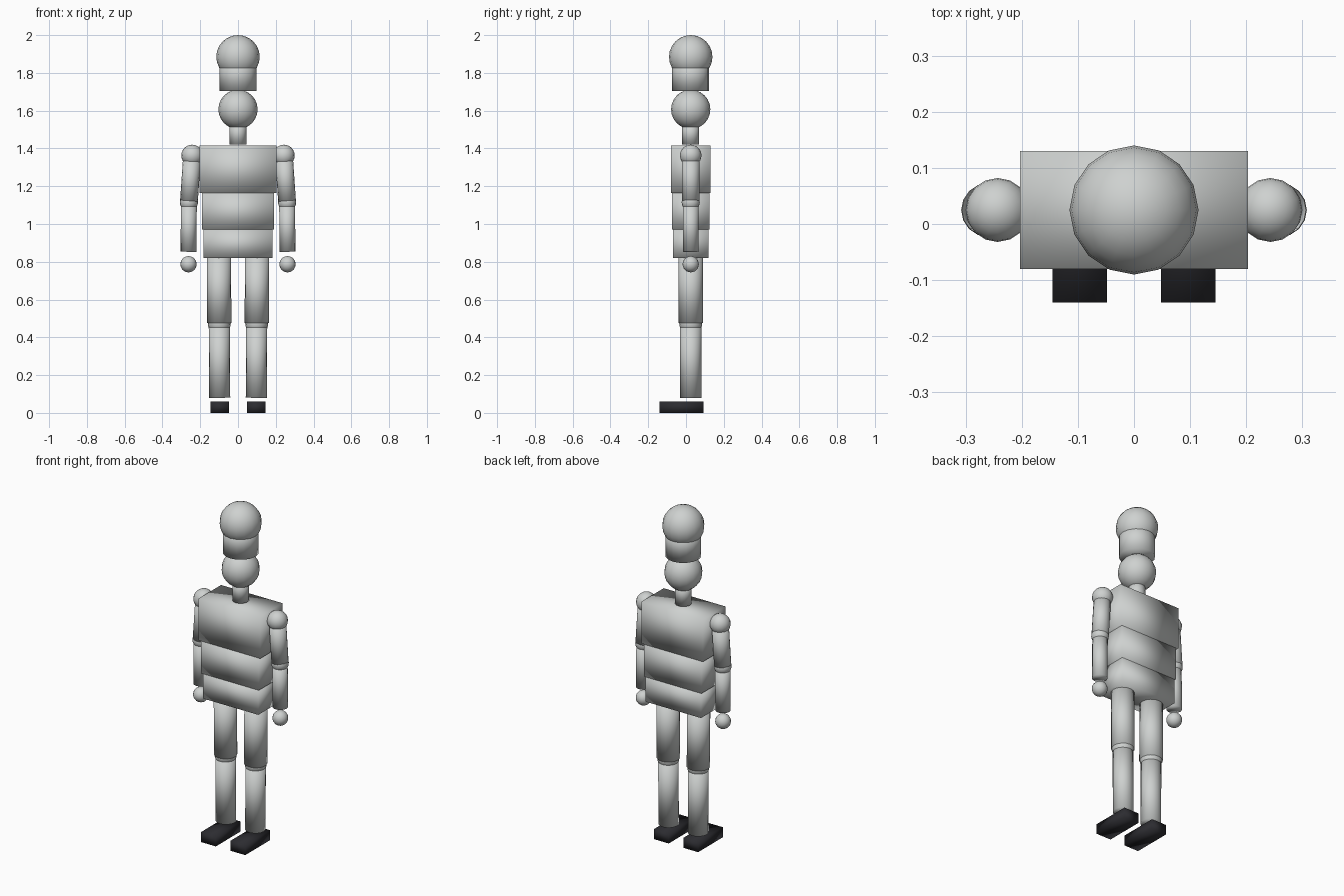
import bpy
from mathutils import Vector

cube = bpy.data.objects.get("Cube")
if cube:
    bpy.data.objects.remove(cube, do_unlink=True)

DEPTH = 0.025  # y of the body's centre line


def material(name, color):
    mat = bpy.data.materials.new(name)
    mat.use_nodes = True
    mat.diffuse_color = color
    mat.node_tree.nodes["Principled BSDF"].inputs["Base Color"].default_value = color
    return mat


pale = material("pale grey", (0.62, 0.64, 0.63, 1))
dark = material("shoe black", (0.025, 0.025, 0.03, 1))


def finish(name, mat=pale):
    obj = bpy.context.object
    obj.name = name
    obj.data.materials.append(mat)
    bpy.ops.object.shade_smooth()
    return obj


def ball(name, x, z, radius):
    bpy.ops.mesh.primitive_uv_sphere_add(
        segments=16, ring_count=12, radius=radius, location=(x, DEPTH, z))
    return finish(name)


def limb(name, top, bottom, radius, sides=16):
    """Cylinder between two (x, z) points."""
    a = Vector((top[0], DEPTH, top[1]))
    b = Vector((bottom[0], DEPTH, bottom[1]))
    bpy.ops.mesh.primitive_cylinder_add(
        vertices=sides, radius=radius, depth=(a - b).length, location=(a + b) / 2)
    bpy.context.object.rotation_euler = (a - b).to_track_quat('Z', 'Y').to_euler()
    return finish(name)


def block(name, x, y, z0, z1, width, depth, mat=pale):
    bpy.ops.mesh.primitive_cube_add(size=1, location=(x, y, (z0 + z1) / 2))
    obj = bpy.context.object
    for v in obj.data.vertices:
        v.co *= Vector((width, depth, z1 - z0))
    return finish(name, mat)


# Head, neck and tall hat
ball("hat_top", 0, 1.885, 0.115)
limb("hat_band", (0, 1.87), (0, 1.705), 0.098)
ball("head", 0, 1.607, 0.104)
limb("neck", (0, 1.54), (0, 1.42), 0.045)

# Torso blocks
block("chest", 0, DEPTH, 1.165, 1.415, 0.406, 0.21)
block("abdomen", 0, DEPTH, 0.97, 1.165, 0.38, 0.20)
block("pelvis", 0, DEPTH, 0.82, 0.97, 0.366, 0.19)

# Arms, legs and shoes on both sides
for side, s in (("left", 1), ("right", -1)):
    shoulder, elbow, wrist = (s * 0.243, 1.363), (s * 0.26, 1.115), (s * 0.262, 0.853)
    ball(side + "_shoulder", *shoulder, 0.057)
    limb(side + "_upper_arm", shoulder, elbow, 0.047)
    ball(side + "_elbow", *elbow, 0.048)
    limb(side + "_forearm", elbow, wrist, 0.042)
    ball(side + "_hand", s * 0.262, 0.787, 0.043)

    hip, knee, ankle = (s * 0.101, 0.83), (s * 0.099, 0.475), (s * 0.097, 0.08)
    limb(side + "_thigh", hip, knee, 0.064)
    ball(side + "_knee", *knee, 0.061)
    limb(side + "_shin", knee, ankle, 0.056)
    block(side + "_shoe", s * 0.097, -0.023, 0, 0.06, 0.097, 0.233, dark)
